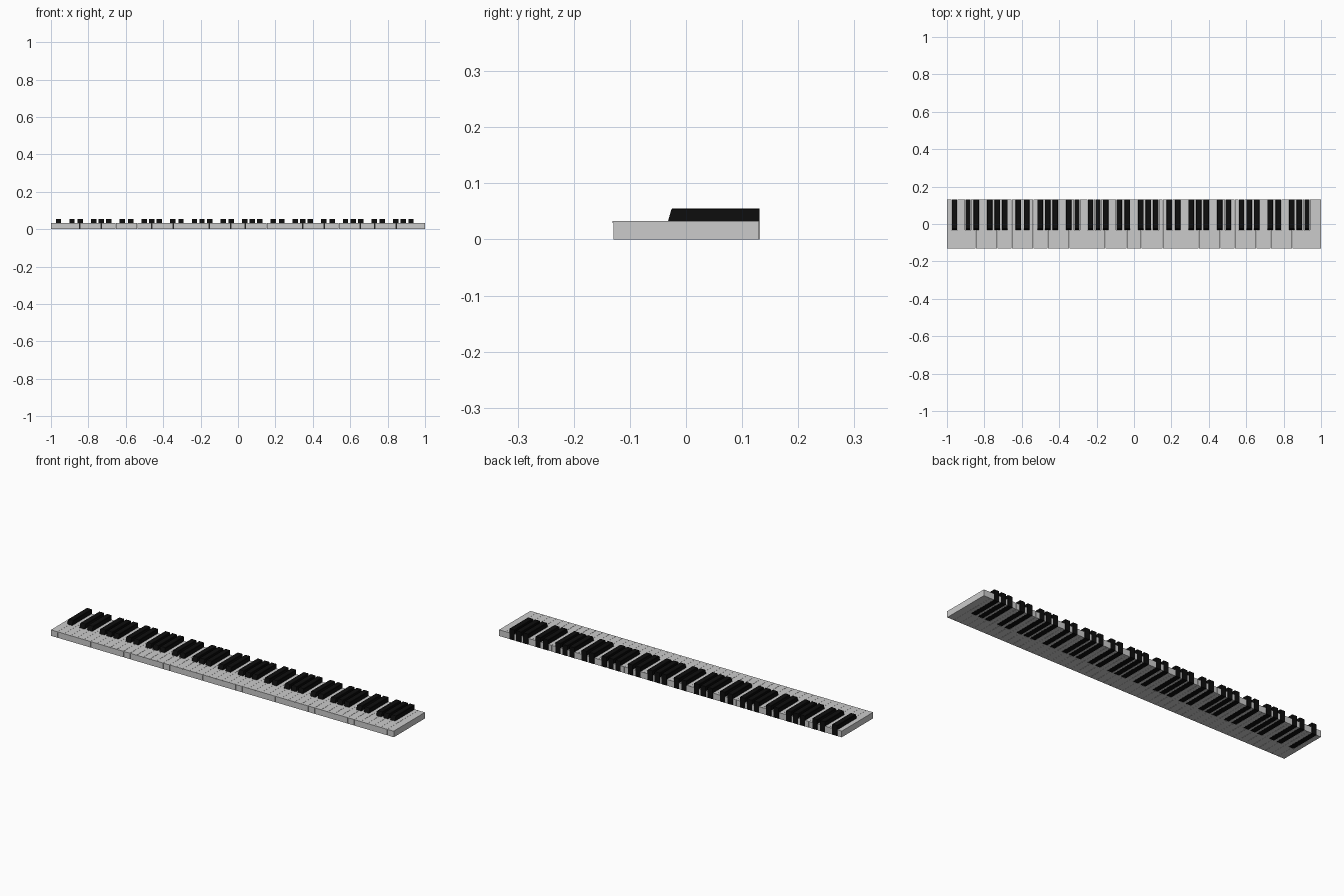
import bpy, bmesh

if "Cube" in bpy.data.objects:
    bpy.data.objects.remove(bpy.data.objects["Cube"])

KEYS = 52
PITCH = 2.0 / KEYS
GAP = 0.0004            # half of the slit between white keys
FRONT, BACK = -0.129, 0.130
WHITE_TOP, BLACK_TOP = 0.0325, 0.0555
BLACK_FRONT = -0.032
BLACK_HALF = 0.0145
NOTCH_HALF = 0.0152
# sharps to the right of A, C, D, F, G, with their slight sideways shift
SHARPS = {0: 0.002, 2: -0.003, 3: 0.003, 5: -0.002, 6: 0.0}


def material(name, value):
    m = bpy.data.materials.new(name)
    m.diffuse_color = (value, value, value, 1)
    m.use_nodes = True
    m.node_tree.nodes["Principled BSDF"].inputs["Base Color"].default_value = m.diffuse_color
    return m


ivory = material("ivory_white", 0.6)
ebony = material("ebony_black", 0.004)


def sharp_x(i):
    """Centre of the sharp right of white key i, or None."""
    if 0 <= i < KEYS - 1 and i % 7 in SHARPS:
        return -1 + (i + 1) * PITCH + SHARPS[i % 7]
    return None


def loft(name, rings, mat):
    """Closed solid through rings of matching points."""
    bm = bmesh.new()
    loops = [[bm.verts.new(p) for p in ring] for ring in rings]
    n = len(loops[0])
    for a, b in zip(loops, loops[1:]):
        for k in range(n):
            j = (k + 1) % n
            bm.faces.new((a[k], a[j], b[j], b[k]))
    bm.faces.new(loops[0][::-1])
    bm.faces.new(loops[-1])
    bmesh.ops.recalc_face_normals(bm, faces=bm.faces)
    me = bpy.data.meshes.new(name)
    bm.to_mesh(me)
    bm.free()
    me.materials.append(mat)
    return me


def place(name, me, x=0.0):
    ob = bpy.data.objects.new(name, me)
    ob.location.x = x
    bpy.context.collection.objects.link(ob)


# White keys: wide head, tail notched around the sharps, small front lip
for i in range(KEYS):
    x0, x1 = -1 + i * PITCH, -1 + (i + 1) * PITCH
    left, right = sharp_x(i - 1), sharp_x(i)
    x0 += GAP if i else 0
    x1 -= GAP if i < KEYS - 1 else 0
    t0 = x0 if left is None else left + NOTCH_HALF
    t1 = x1 if right is None else right - NOTCH_HALF
    notch = BLACK_FRONT - 0.001

    def ring(z, front):
        pts = [(x0, front), (x1, front)]
        if right is not None:
            pts.append((x1, notch))
            pts.append((t1, notch))
        pts += [(t1, BACK), (t0, BACK)]
        if left is not None:
            pts.append((t0, notch))
            pts.append((x0, notch))
        return [(x, y, z) for x, y in pts]

    rings = [ring(0, FRONT), ring(0.0295, FRONT),
             ring(0.0295, FRONT - 0.002), ring(WHITE_TOP, FRONT - 0.002)]
    place(f"white_key_{i + 1:02d}", loft("white_key", rings, ivory))


# Black keys: straight body filling the notch, sloped front, chamfered top
def rect(z, half, front):
    return [(-half, front, z), (half, front, z), (half, 0.131, z), (-half, 0.131, z)]


black_mesh = loft("black_key", [
    rect(0, BLACK_HALF, BLACK_FRONT),
    rect(WHITE_TOP, BLACK_HALF, BLACK_FRONT),
    rect(BLACK_TOP - 0.002, BLACK_HALF, BLACK_FRONT + 0.006),
    rect(BLACK_TOP, BLACK_HALF - 0.0015, BLACK_FRONT + 0.008)], ebony)
for i in range(KEYS):
    if sharp_x(i) is not None:
        place(f"black_key_{i + 1:02d}", black_mesh, sharp_x(i))
